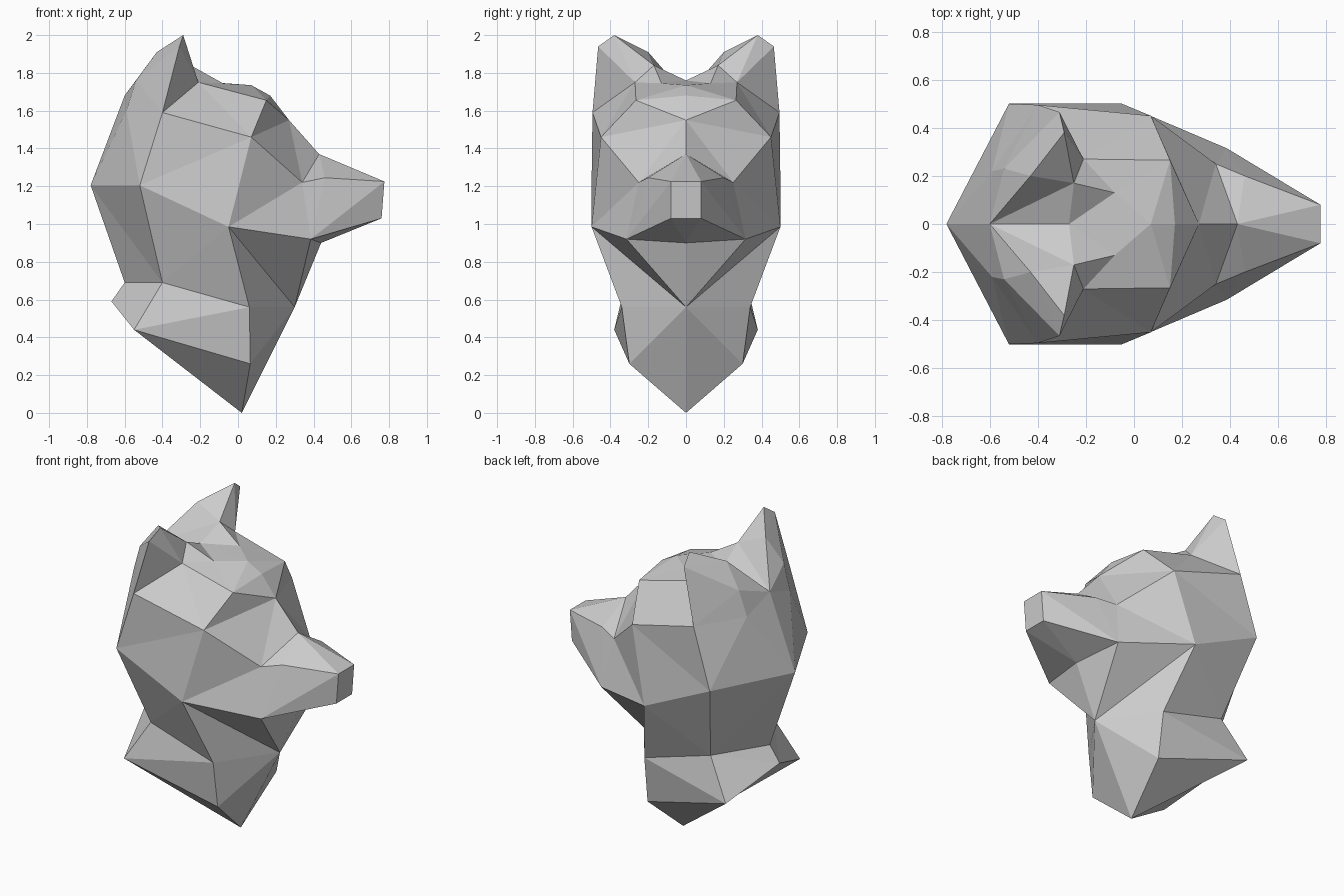
import bpy, bmesh

if "Cube" in bpy.data.objects:
    bpy.data.objects.remove(bpy.data.objects["Cube"])

# Landmarks of one half of the head, grouped by part: name -> (x, y, z)
muzzle_pts = dict(
    nose_top_mid=(.775, 0, 1.225), nose_top=(.775, .08, 1.225),
    nose_low_mid=(.76, 0, 1.03), nose_low=(.76, .08, 1.03),
    bridge=(.43, 0, 1.37), snout=(.46, .20, 1.245), eye=(.34, .25, 1.22),
    chin=(.44, 0, .90), jaw=(.385, .315, .92))
skull_pts = dict(
    brow_mid=(.27, 0, 1.55), brow=(.15, .265, 1.655), crown=(.17, 0, 1.68),
    top=(.07, 0, 1.735), tuft=(-.08, .13, 1.745), dip=(-.27, 0, 1.76),
    temple=(.07, .45, 1.46), cheek=(-.05, .5, .985), side=(-.52, .5, 1.205),
    back=(-.60, 0, 1.68), occiput=(-.59, .22, 1.60), rear=(-.78, 0, 1.205))
ear_pts = dict(
    ear_inner=(-.25, .17, 1.84), ear_front=(-.21, .27, 1.75),
    ear_base=(-.40, .495, 1.59), ear_tip=(-.29, .38, 2.0),
    ear_outer=(-.31, .465, 1.94), ear_back=(-.43, .20, 1.91),
    ear_root=(-.54, .23, 1.76))
neck_pts = dict(
    nape=(-.60, 0, .69), collar=(-.67, 0, .59), neck_top=(-.40, .32, .69),
    shoulder=(-.55, .38, .44), neck_front=(.06, .34, .56),
    neck_low=(.065, .30, .26), throat=(.30, 0, .56), base=(.02, 0, 0))

# Triangle fans: first name is the hub, the rest is the ring around it
muzzle = ["bridge nose_top_mid nose_top snout eye brow_mid",
          "nose_top_mid nose_top nose_low nose_low_mid",
          "jaw nose_low nose_top snout eye cheek throat chin nose_low",
          "chin nose_low nose_low_mid"]
skull = ["temple brow_mid eye cheek side ear_base ear_front brow brow_mid",
         "brow brow_mid crown top tuft ear_front",
         "top dip tuft",
         "tuft dip ear_inner ear_front",
         "back dip ear_inner ear_back ear_root occiput rear",
         "occiput ear_root ear_base side rear"]
ears = ["ear_tip ear_front ear_inner ear_back ear_outer ear_front",
        "ear_outer ear_front ear_base ear_root ear_back"]
neck = ["rear side neck_top nape",
        "collar nape neck_top shoulder base",
        "cheek side neck_top neck_front throat",
        "neck_front neck_top shoulder neck_low throat",
        "base throat neck_low shoulder"]

bm = bmesh.new()
verts = {}
for part in (muzzle_pts, skull_pts, ear_pts, neck_pts):
    for name, co in part.items():
        verts[name] = bm.verts.new(co)


def add_fan(line):
    hub, *ring = [verts[n] for n in line.split()]
    for a, b in zip(ring, ring[1:]):
        bm.faces.new((hub, a, b))


for part in (muzzle, skull, ears, neck):
    for line in part:
        add_fan(line)

# Mirror the half across y = 0 and weld the seam
geom = bm.verts[:] + bm.edges[:] + bm.faces[:]
bmesh.ops.mirror(bm, geom=geom, axis='Y', merge_dist=0.001)
bmesh.ops.remove_doubles(bm, verts=bm.verts[:], dist=0.001)
bmesh.ops.recalc_face_normals(bm, faces=bm.faces[:])

mesh = bpy.data.meshes.new("animal_head")
bm.to_mesh(mesh)
bm.free()
bpy.context.collection.objects.link(bpy.data.objects.new("animal_head", mesh))
